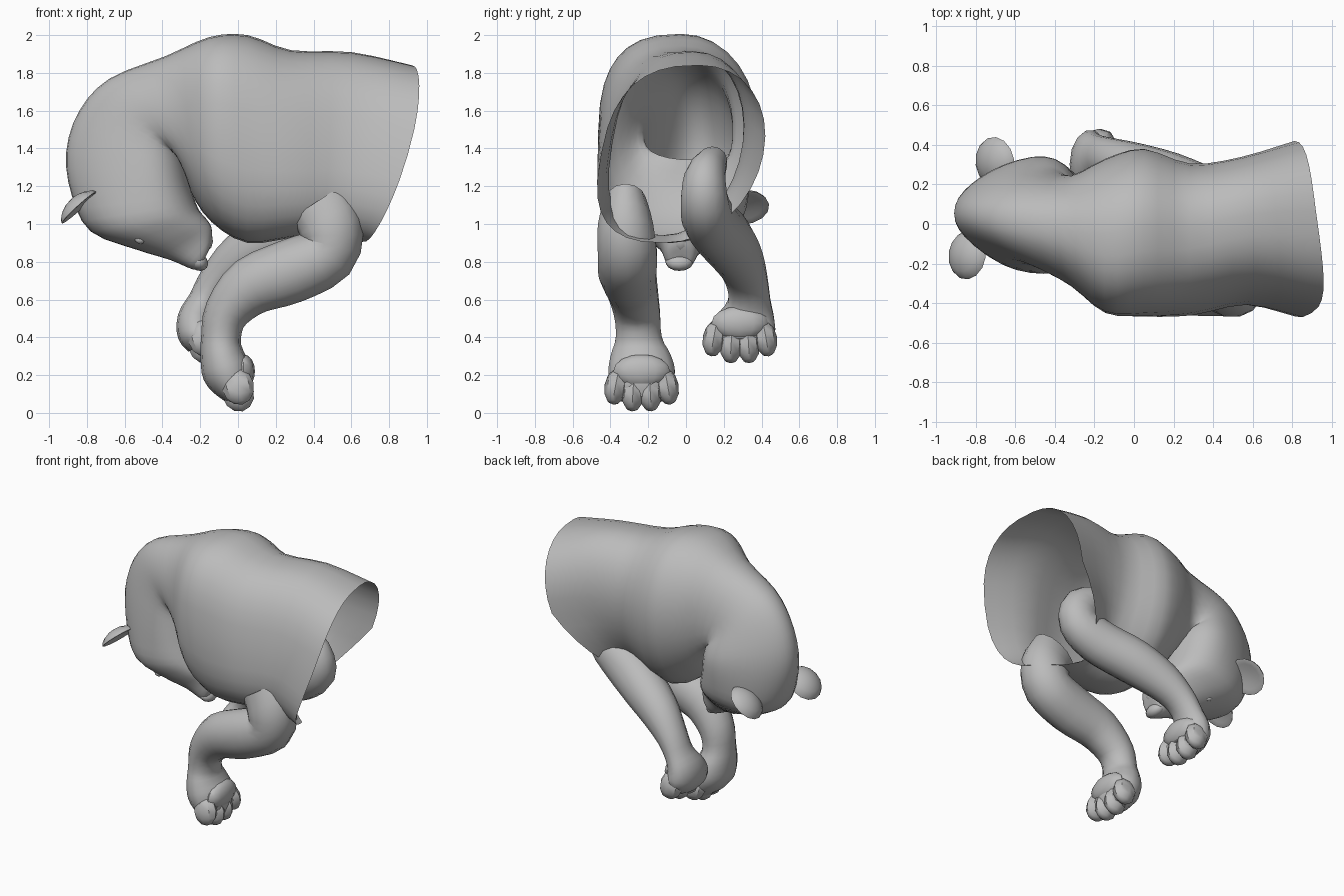
import bpy, bmesh, math
from mathutils import Vector

if "Cube" in bpy.data.objects:
    bpy.data.objects.remove(bpy.data.objects["Cube"])

fur = bpy.data.materials.new("grey_fur")
fur.diffuse_color = (0.5, 0.5, 0.5, 1)
fur.use_nodes = True
fur.node_tree.nodes["Principled BSDF"].inputs["Base Color"].default_value = fur.diffuse_color


def finish(bm, name, angle=40):
    mesh = bpy.data.meshes.new(name)
    bmesh.ops.recalc_face_normals(bm, faces=bm.faces)
    bm.to_mesh(mesh)
    bm.free()
    ob = bpy.data.objects.new(name, mesh)
    bpy.context.collection.objects.link(ob)
    mesh.materials.append(fur)
    bpy.context.view_layer.objects.active = ob
    ob.select_set(True)
    bpy.ops.object.shade_smooth_by_angle(angle=math.radians(angle))
    ob.select_set(False)
    return ob


def smooth_rows(rows, steps):
    """Catmull-Rom interpolation of rows of numbers."""
    out = []
    for i in range(len(rows) - 1):
        a, b, c, d = (rows[max(0, i - 1)], rows[i], rows[i + 1],
                      rows[min(len(rows) - 1, i + 2)])
        for s in range(steps):
            t = s / steps
            out.append([0.5 * (2 * q + (r - p) * t + (2 * p - 5 * q + 4 * r - w) * t * t
                               + (3 * q - p - 3 * r + w) * t ** 3)
                        for p, q, r, w in zip(a, b, c, d)])
    return out + [list(rows[-1])]


def loft(name, rings, cap_start, cap_end):
    bm = bmesh.new()
    loops = [[bm.verts.new(p) for p in ring] for ring in rings]
    n = len(loops[0])
    for a, b in zip(loops, loops[1:]):
        for i in range(n):
            bm.faces.new((a[i], a[(i + 1) % n], b[(i + 1) % n], b[i]))
    if cap_start:
        bm.faces.new(loops[0])
    if cap_end:
        bm.faces.new(loops[-1])
    return finish(bm, name)


def power(v, e):
    return math.copysign(abs(v) ** e, v)


# Body shell: back edge x,z / belly edge x,z / y min, y max / rim bulge / shear / egg
SPINE = [
    (0.92, 1.84, 0.66, 0.90, -0.45, 0.41, 0.06, -0.18, 0),
    (0.60, 1.91, 0.50, 0.94, -0.39, 0.33, 0.03, -0.16, 0),
    (0.28, 1.92, 0.30, 0.93, -0.45, 0.30, 0, -0.12, 0),
    (0.05, 2.00, 0.05, 0.90, -0.465, 0.38, 0, -0.06, 0),
    (-0.15, 1.99, -0.14, 1.01, -0.45, 0.33, 0, -0.02, 0),
    (-0.38, 1.89, -0.25, 1.17, -0.32, 0.25, 0, -0.02, 0.2),
    (-0.68, 1.77, -0.28, 1.31, -0.23, 0.27, 0, 0, 0.5),
    (-0.84, 1.60, -0.28, 1.34, -0.21, 0.30, 0, 0, 0.7),
    (-0.91, 1.38, -0.27, 1.29, -0.22, 0.33, 0, 0, 0.7),
    (-0.88, 1.15, -0.25, 1.19, -0.24, 0.33, 0, 0, 0.5),
    (-0.78, 0.96, -0.21, 1.08, -0.25, 0.30, 0, 0, 0.2),
    (-0.54, 0.865, -0.17, 1.03, -0.20, 0.20, 0, 0, 0),
    (-0.36, 0.81, -0.14, 0.98, -0.14, 0.09, 0, 0, 0),
    (-0.24, 0.76, -0.14, 0.90, -0.11, 0.05, 0, 0, 0),
    (-0.20, 0.77, -0.16, 0.85, -0.08, 0.02, 0, 0, 0),
]


def body_ring(row, n=32):
    tx, tz, bx, bz, y0, y1, bulge, shear, egg = row
    ring = []
    trunk = min(1, max(0, (tx + 0.4) / 0.3))
    for i in range(n):
        a = 2 * math.pi * i / n
        c, s = math.cos(a), math.sin(a)
        # the trunk is squarer on the near flank, rounder under the far one
        e = 0.9 + trunk * (-0.15 if s < 0 else 0.08)
        u, v = power(c, e), power(s, e)
        k = (1 - u) / 2
        kx = k + (k ** 1.7 - k) * min(1, max(0, bulge / 0.06))
        # the open edge flares on the near flank and is cut back under the far one
        side = -v * (1 if v < 0 else 0.9)
        cut = 4 * max(0, k - 0.5) / 0.5 * min(1, max(0, v + 0.3) / 0.6)
        ring.append((tx + (bx - tx) * kx + bulge * (side - cut),
                     (y0 + y1) / 2 + (y1 - y0) / 2 * v * (1 + egg * (k - 0.55))
                     + shear * (k - 0.5),
                     tz + (bz - tz) * k))
    return ring


loft("body_and_head", [body_ring(r) for r in smooth_rows(SPINE, 3)], False, True)


# Legs with paws: centre x,y,z / radius in the side plane / radius across
def limb(name, rows, n=14):
    rows = smooth_rows(rows, 3)
    rings = []
    for i, (x, y, z, r, w) in enumerate(rows):
        a, b = rows[max(0, i - 1)], rows[min(len(rows) - 1, i + 1)]
        d = Vector((b[0] - a[0], 0, b[2] - a[2])).normalized()
        side = Vector((d.z, 0, -d.x))
        rings.append([Vector((x, y, z)) + side * r * math.cos(t) + Vector((0, w * math.sin(t), 0))
                      for t in (2 * math.pi * k / n for k in range(n))])
    return loft(name, rings, True, True)


limb("near_foreleg", [
    (0.42, -0.32, 1.12, 0.17, 0.11), (0.49, -0.32, 0.99, 0.17, 0.15),
    (0.47, -0.31, 0.84, 0.16, 0.16), (0.28, -0.31, 0.75, 0.17, 0.155),
    (0.07, -0.29, 0.67, 0.155, 0.14), (-0.06, -0.26, 0.53, 0.12, 0.125),
    (-0.09, -0.25, 0.40, 0.105, 0.125), (-0.085, -0.24, 0.31, 0.115, 0.16),
    (-0.06, -0.235, 0.22, 0.13, 0.18), (-0.02, -0.235, 0.13, 0.10, 0.165),
    (0.00, -0.235, 0.07, 0.06, 0.13)])
limb("far_foreleg", [
    (0.40, 0.14, 1.33, 0.09, 0.08), (0.53, 0.10, 1.25, 0.13, 0.11),
    (0.55, 0.10, 1.12, 0.14, 0.13), (0.41, 0.13, 1.02, 0.155, 0.15),
    (0.21, 0.20, 0.93, 0.155, 0.16), (0.02, 0.27, 0.82, 0.135, 0.14),
    (-0.11, 0.32, 0.70, 0.10, 0.115), (-0.18, 0.335, 0.59, 0.085, 0.115),
    (-0.22, 0.31, 0.50, 0.10, 0.16), (-0.215, 0.29, 0.42, 0.105, 0.185),
    (-0.19, 0.285, 0.36, 0.08, 0.15)])


def blob(name, loc, size, rot=(0, 0, 0), segs=12):
    bm = bmesh.new()
    bmesh.ops.create_uvsphere(bm, u_segments=segs, v_segments=segs // 2 + 2, radius=1)
    for v in bm.verts:
        v.co = Vector((v.co.x * size[0], v.co.y * size[1], v.co.z * size[2]))
    ob = finish(bm, name)
    ob.location, ob.rotation_euler = loc, rot
    return ob


# Four hanging toes and a pad behind
def toes(side, x, y, z, tilt):
    blob(side + "_pad", (x + 0.055, y, z), (0.06, 0.15, 0.09))
    for i in range(4):
        k = i - 1.5
        drop = 0.115 - 0.035 * (abs(k) > 1)
        blob(f"{side}_toe_{i + 1}", (x + 0.025, y + k * 0.09, z - drop + tilt * k),
             (0.085, 0.062, 0.10), (0.12 * k, -0.25, 0), 8)


toes("near", -0.025, -0.235, 0.22, 0.0)
toes("far", -0.205, 0.285, 0.475, 0.0)


# Ears: shallow cups, hollow towards the muzzle
def ear(name, loc, normal, size):
    bm = bmesh.new()
    bmesh.ops.create_uvsphere(bm, u_segments=14, v_segments=8, radius=1)
    for v in bm.verts:
        flat = v.co.x ** 2 + v.co.y ** 2
        dish = 0.35 if v.co.z > 0 else 1.0
        v.co = Vector((v.co.x * size, v.co.y * size,
                       v.co.z * size * 0.3 * dish + (flat - 0.5) * size * 0.2))
    ob = finish(bm, name)
    ob.location = loc
    ob.rotation_euler = Vector(normal).to_track_quat('Z', 'Y').to_euler()


ear("near_ear", (-0.85, -0.155, 1.095), (0.66, -0.1, -0.72), 0.125)
ear("far_ear", (-0.71, 0.31, 1.095), (0.66, 0.1, -0.72), 0.13)

# Face details
blob("near_eye", (-0.52, -0.165, 0.915), (0.028, 0.02, 0.02), (0, 0.3, 0.3), 8)
blob("far_eye", (-0.50, 0.165, 0.915), (0.028, 0.02, 0.02), (0, 0.3, -0.3), 8)
blob("nose", (-0.21, -0.035, 0.80), (0.055, 0.075, 0.045), (0, 0.6, 0))
blob("lower_jaw", (-0.22, -0.03, 0.92), (0.09, 0.08, 0.08), (0, 0.5, 0))
